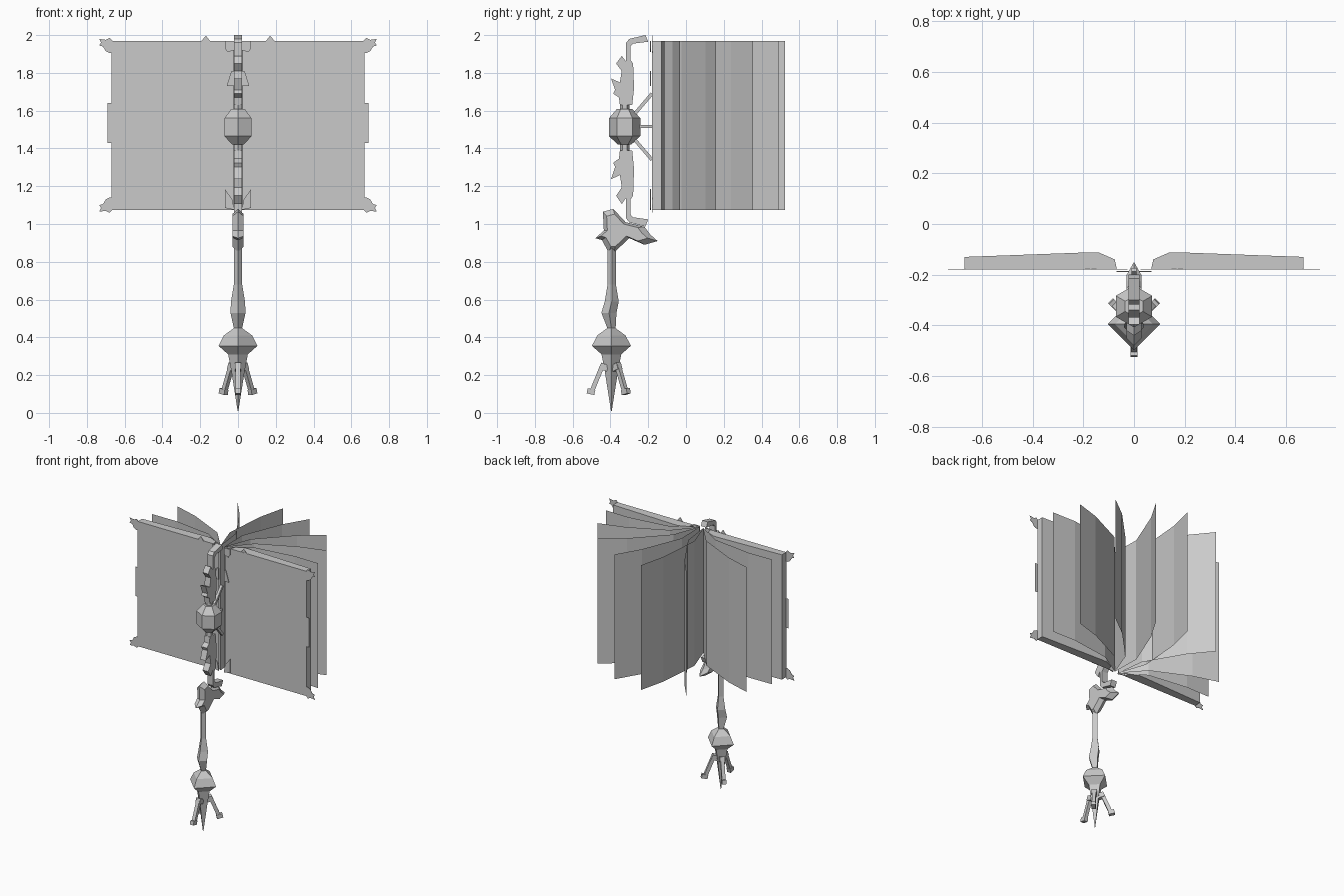
import bpy, bmesh, math
from mathutils import Vector, Matrix

cube = bpy.data.objects.get("Cube")
if cube:
    bpy.data.objects.remove(cube)

grey = bpy.data.materials.new("stone grey")
grey.use_nodes = True
TONE = (0.59, 0.59, 0.59, 1)
grey.diffuse_color = TONE
grey.node_tree.nodes["Principled BSDF"].inputs["Base Color"].default_value = TONE

BOTTOM, TOP = 1.075, 1.97
HINGE = -0.18


def finish(bm, name, solid=True):
    if solid:
        bmesh.ops.recalc_face_normals(bm, faces=bm.faces)
    mesh = bpy.data.meshes.new(name)
    bm.to_mesh(mesh)
    bm.free()
    mesh.materials.append(grey)
    ob = bpy.data.objects.new(name, mesh)
    bpy.context.collection.objects.link(ob)
    return ob


def bridge(bm, rings):
    for a, b in zip(rings, rings[1:]):
        n = len(a)
        for i in range(n):
            j = (i + 1) % n
            bm.faces.new((a[i], a[j], b[j], b[i]))
    bm.faces.new(rings[0])
    bm.faces.new(rings[-1])


def lathe(name, profile, sides, y, turn=0.0):
    """Faceted solid; profile rows are radius, height and optional y shift."""
    bm = bmesh.new()
    rings = []
    for r, z, *shift in profile:
        cy = y + (shift[0] if shift else 0)
        angles = [turn + math.tau * i / sides for i in range(sides)]
        rings.append([bm.verts.new((r * math.cos(t), cy + r * math.sin(t), z)) for t in angles])
    bridge(bm, rings)
    return finish(bm, name)


def prism(name, outline, place, low, high):
    """Extrude a 2D outline; place(u, v, depth) gives the 3D point."""
    bm = bmesh.new()
    rings = [[bm.verts.new(place(u, v, d)) for u, v in outline] for d in (low, high)]
    bridge(bm, rings)
    return finish(bm, name)


def rod(name, a, b, width):
    a, b = Vector(a), Vector(b)
    bm = bmesh.new()
    turn = (b - a).to_track_quat('Z', 'Y').to_matrix().to_4x4()
    size = Matrix.Diagonal((width, width, (b - a).length, 1))
    bmesh.ops.create_cube(bm, size=1, matrix=Matrix.Translation((a + b) / 2) @ turn @ size)
    return finish(bm, name)


def across(u, v, d):
    return (d, u, v)


# Pointed foot with a wide shoulder, and the lower shaft
lathe("foot_spike", [(0.002, 0.01), (0.035, 0.22), (0.052, 0.31), (0.103, 0.355),
                     (0.075, 0.41), (0.02, 0.45)], 4, -0.395)
lathe("lower_shaft", [(0.02, 0.44), (0.04, 0.53, -0.015), (0.037, 0.59), (0.022, 0.68),
                      (0.022, 0.87), (0.025, 0.95)], 4, -0.393)

# Three prongs around the foot: one in front, two slanting back
for degrees in (-90, 45, 135):
    t = math.radians(degrees)
    def at(r, z):
        return (r * math.cos(t), -0.395 + r * math.sin(t), z)
    rod("prong_knuckle", at(0.02, 0.235), at(0.06, 0.25), 0.034)
    rod("prong_leg", at(0.048, 0.25), at(0.105, 0.11), 0.024)
    rod("prong_toe", at(0.088, 0.108), at(0.128, 0.117), 0.028)

# Ridged claw on top of the shaft
claw = [(-0.41, 0.85), (-0.445, 0.915), (-0.48, 0.925), (-0.435, 0.965), (-0.44, 1.065),
        (-0.385, 1.08), (-0.32, 1.01), (-0.22, 0.985), (-0.19, 0.945), (-0.15, 0.91),
        (-0.22, 0.89), (-0.3, 0.925), (-0.38, 0.85)]
bm = bmesh.new()
rings = []
for x, s in ((-0.03, 0.75), (0, 1), (0.03, 0.75)):
    rings.append([bm.verts.new((x, -0.36 + (u + 0.36) * s, 0.97 + (v - 0.97) * s))
                  for u, v in claw])
bridge(bm, rings)
finish(bm, "claw")

# Jagged arms above and below the gem, each ending in a hook
arm = [(-0.35, 1.63), (-0.355, 1.67), (-0.385, 1.69), (-0.375, 1.71), (-0.397, 1.77),
       (-0.35, 1.75), (-0.34, 1.81), (-0.37, 1.85), (-0.34, 1.89), (-0.317, 1.86),
       (-0.317, 1.96), (-0.3, 1.98), (-0.215, 2.0), (-0.2, 1.965), (-0.28, 1.955),
       (-0.295, 1.94), (-0.295, 1.87), (-0.28, 1.85), (-0.275, 1.72), (-0.285, 1.63)]
MID = 1.515
lower = [(u, MID - (v - MID) * 1.09) for u, v in arm]
prism("upper_arm", arm, across, -0.022, 0.022)
prism("lower_arm", lower, across, -0.022, 0.022)

# Six-sided gem and its struts to the book
lathe("gem", [(0.035, 1.42), (0.083, 1.465), (0.083, 1.56), (0.04, 1.61)], 6, -0.325, math.pi / 6)
lathe("gem_neck", [(0.025, 1.38), (0.025, 1.64)], 6, -0.325, math.pi / 6)
rod("middle_strut", (0, -0.25, 1.517), (0, HINGE, 1.517), 0.016)
for s in (-1, 1):
    rod("slanted_strut", (0, -0.27, MID + s * 0.07), (0, HINGE, MID + s * 0.175), 0.018)

# Thick covers with rounded spine edges, and their flat fittings
block = [(0.025, -0.18), (0.67, -0.18), (0.67, -0.13), (0.18, -0.112), (0.14, -0.112),
         (0.076, -0.14), (0.068, -0.178), (0.025, -0.178)]
corner = [(0.66, 1.965), (0.68, 1.985), (0.70, 1.975), (0.735, 1.98), (0.725, 1.96),
          (0.735, 1.945), (0.715, 1.94), (0.70, 1.915), (0.68, 1.905), (0.66, 1.905)]
clasp = [(0.66, 1.43), (0.69, 1.43), (0.69, 1.64), (0.66, 1.64)]
crest = [(0.145, 1.965), (0.17, 1.997), (0.197, 1.965)]
fins = [[(0.02, 1.075), (0.07, 1.085), (0.07, 1.185), (0.03, 1.13)],
        [(0.02, 1.73), (0.06, 1.73), (0.035, 1.81), (0.02, 1.81)],
        [(0.02, 1.92), (0.055, 1.91), (0.07, 1.93), (0.07, 1.97), (0.02, 1.97)]]
for side, s in (("left", 1), ("right", -1)):
    def facing(u, v, d):
        return (s * u, d, v)
    def standing(u, v, d):
        return (s * u, v, d)
    prism(side + "_cover", block, standing, BOTTOM, TOP)
    flipped = [(u, TOP + BOTTOM - v) for u, v in corner]
    for name, shape in (("upper_corner", corner), ("lower_corner", flipped),
                        ("clasp", clasp), ("crest", crest)):
        prism(side + "_" + name, shape, facing, -0.179, -0.177)
    for fin in fins:
        prism(side + "_spine_fin", fin, facing, -0.19, -0.186)

# Fan of single-sheet pages, each creased near the hinge and again further out
tips = [(0.66, -0.035), (0.59, 0.158), (0.455, 0.355), (0.225, 0.49),
        (-0.012, 0.525), (-0.32, 0.45), (-0.59, 0.157), (-0.66, -0.035)]
for k, (tx, ty) in enumerate(tips):
    side = 1 if tx > 0 else -1
    curl = 1 if k < 5 else -1
    root = Vector((side * 0.015, HINGE + 0.005))
    reach = Vector((tx, ty)) - root
    bm = bmesh.new()
    rows = []
    for part, bend in ((0, 0), (0.3, 19), (0.73, 5), (1, 0)):
        p = root + Matrix.Rotation(curl * math.radians(bend), 2) @ (reach * part)
        rows.append([bm.verts.new((p.x, p.y, z)) for z in (BOTTOM, TOP)])
    for a, b in zip(rows, rows[1:]):
        bm.faces.new((a[0], b[0], b[1], a[1]))
    finish(bm, "page", solid=False)
